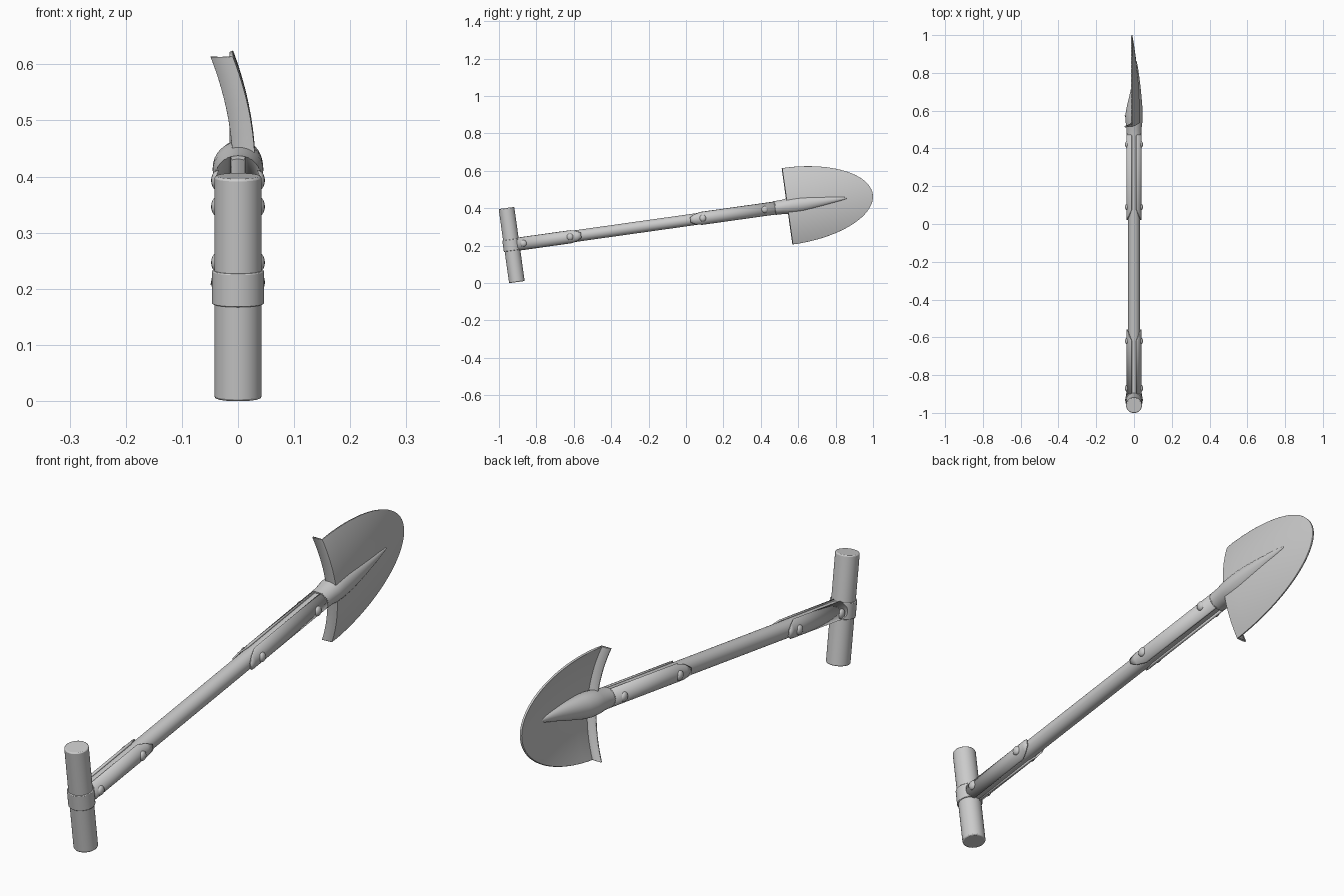
import bpy
import bmesh
from math import sin, cos, pi, radians
from mathutils import Matrix

cube = bpy.data.objects.get("Cube")
if cube:
    bpy.data.objects.remove(cube)

steel = bpy.data.materials.new("grey_steel")
steel.use_nodes = True
GREY = (0.6, 0.6, 0.6, 1)
steel.diffuse_color = GREY
steel.node_tree.nodes["Principled BSDF"].inputs["Base Color"].default_value = GREY

# Tool frame: y runs along the shaft from the grip, z along the grip
TILT = Matrix.Translation((0, -0.932, 0.203)) @ Matrix.Rotation(radians(8), 4, "X")


def finish(name, bm, thickness=0, offset=0, bevel=0, angle=35):
    bmesh.ops.remove_doubles(bm, verts=bm.verts, dist=0.0001)
    bmesh.ops.recalc_face_normals(bm, faces=bm.faces)
    mesh = bpy.data.meshes.new(name)
    bm.to_mesh(mesh)
    bm.free()
    mesh.materials.append(steel)
    ob = bpy.data.objects.new(name, mesh)
    bpy.context.collection.objects.link(ob)
    ob.matrix_world = TILT
    if thickness:
        mod = ob.modifiers.new("thickness", "SOLIDIFY")
        mod.thickness = thickness
        mod.offset = offset
    if bevel:
        mod = ob.modifiers.new("bevel", "BEVEL")
        mod.width = bevel
        mod.segments = 2
    bpy.ops.object.select_all(action="DESELECT")
    ob.select_set(True)
    bpy.context.view_layer.objects.active = ob
    bpy.ops.object.shade_smooth_by_angle(angle=radians(angle))
    return ob


def skin(bm, rows, closed=False):
    """Join rows of points with quads."""
    rows = [[bm.verts.new(p) for p in row] for row in rows]
    for a, b in zip(rows, rows[1:]):
        n = len(a)
        for i in range(n if closed else n - 1):
            j = (i + 1) % n
            bm.faces.new((a[i], a[j], b[j], b[i]))
    return rows


def loft(name, stations, sides=32):
    """Closed tube through (y, centre x, radius x, radius z) stations."""
    bm = bmesh.new()
    rows = skin(bm, [[(cx + rx * cos(2 * pi * i / sides), y, rz * sin(2 * pi * i / sides))
                      for i in range(sides)] for y, cx, rx, rz in stations], True)
    bm.faces.new(rows[0])
    bm.faces.new(rows[-1])
    return finish(name, bm)


def upright_cylinder(name, radius, height, bevel):
    bm = bmesh.new()
    bmesh.ops.create_cone(bm, cap_ends=True, segments=32, radius1=radius,
                          radius2=radius, depth=height)
    return finish(name, bm, bevel=bevel)


# Grip, its collar and the wooden-style shaft
upright_cylinder("grip", 0.042, 0.4, 0.004)
upright_cylinder("grip_collar", 0.0465, 0.06, 0.002)
loft("shaft", [(0.02, 0, 0.031, 0.031), (1.5, 0, 0.031, 0.031)])

# Side straps: half shells with a slot above and below and a pointed end
STRAPS = {"grip": [(0.03, 1.25), (0.32, 1.25), (0.35, 0.85), (0.375, 0.35)],
          "blade": [(0.965, 0.35), (0.99, 0.85), (1.025, 1.25), (1.43, 1.25)]}
for side, label in ((1, "left"), (-1, "right")):
    for end, stations in STRAPS.items():
        bm = bmesh.new()
        skin(bm, [[(side * 0.037 * cos(lim * k / 8), y, 0.034 * sin(lim * k / 8))
                   for k in range(-8, 9)] for y, lim in stations])
        finish(f"{end}_strap_{label}", bm, thickness=0.006)

    # Domed rivets through the straps
    for n, y in enumerate((0.063, 0.315, 1.032, 1.366)):
        bm = bmesh.new()
        place = Matrix.Translation((side * 0.036, y, 0)) @ Matrix.Diagonal((0.012, 0.018, 0.018, 1))
        bmesh.ops.create_uvsphere(bm, u_segments=16, v_segments=10, radius=1, matrix=place)
        finish(f"rivet_{label}_{n + 1}", bm)

# Socket flaring out of the straps and fading into the blade
loft("socket", [(1.42, 0, 0.040, 0.037), (1.46, 0, 0.041, 0.038),
                (1.49, 0, 0.045, 0.043), (1.53, 0, 0.045, 0.046),
                (1.57, 0.003, 0.041, 0.044), (1.62, 0.007, 0.033, 0.037),
                (1.67, 0.010, 0.025, 0.029), (1.72, 0.012, 0.017, 0.020),
                (1.77, 0.012, 0.010, 0.012), (1.81, 0.012, 0.003, 0.003)])

# Dished half-oval blade with a folded foot rest along its back edge
START, LENGTH, HALF = 1.492, 0.457, 0.205
COLS, ROWS = 28, 24


def blade_point(a, s):
    z = HALF * cos(a) * s
    x = 0.028 - 0.04 * (sin(a) ** 2 + (z / HALF) ** 2)
    return (x, START + LENGTH * sin(a), z)


spread = [sin(pi / 2 * k / (COLS / 2)) for k in range(-COLS // 2, COLS // 2 + 1)]
rows = [[blade_point(pi / 2 * r / ROWS, s) for s in spread] for r in range(ROWS + 1)]
fold = [(x - 0.037, y - 0.002, z) for x, y, z in rows[0]]
bm = bmesh.new()
skin(bm, [fold] + rows)
finish("blade", bm, thickness=0.007)
